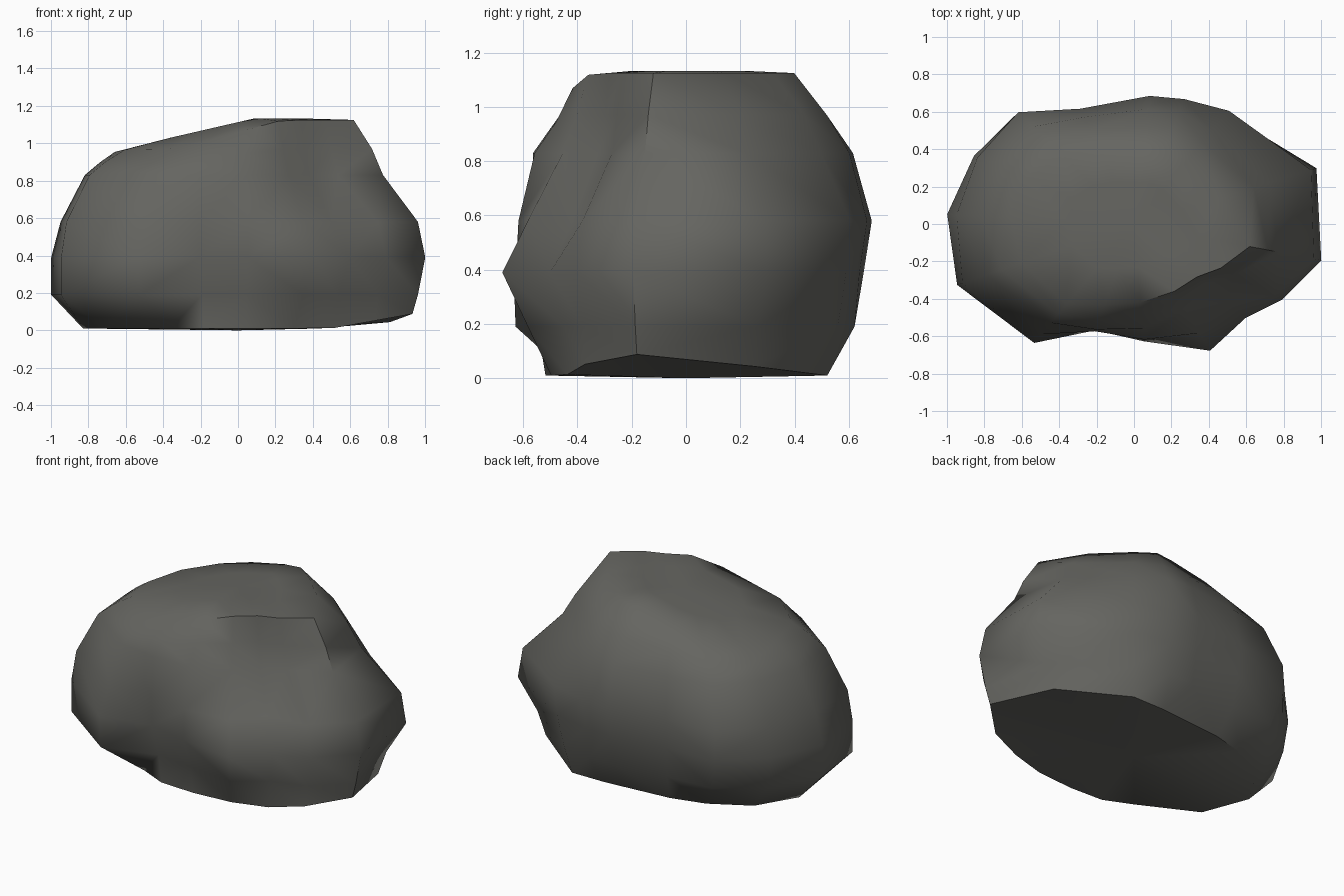
import bpy, bmesh, math

if "Cube" in bpy.data.objects:
    bpy.data.objects.remove(bpy.data.objects["Cube"])

# Headings of the rock's corners in degrees (0 = +x, anticlockwise)
HEADINGS = [-11, 17, 50, 68, 83, 115, 136, 157, 177, 199, 230, 250, 275, 301, 320, 333]
# Cross-section radii at those headings, from foot to shoulder
LEVELS = [
    (0.00, [.95, .85, .68, .56, .51, .53, .61, .74, .83, .76, .56, .54, .52, .58, .68, .82]),
    (0.19, [.98, .90, .73, .67, .62, .63, .79, .90, 1.0, 1.0, .82, .56, .55, .68, .70, .84]),
    (0.39, [1.02, 1.02, .77, .69, .66, .66, .86, .93, 1.0, 1.0, .83, .605, .63, .79, .78, .89]),
    (0.58, [.98, .99, .79, .72, .69, .68, .86, .91, .95, .97, .77, .61, .62, .68, .65, .84]),
    (0.83, [.79, .75, .65, .65, .62, .63, .75, .80, .82, .84, .69, .60, .56, .53, .50, .60]),
]
SHOULDER = [.73, .67, .57, .56, .52, .55, .65, .72, .74, .75, .63, .54, .48, .47, .46, .56]
RIM = [.63, .48, .42, .43, .40, .45, .53, .62, .66, .64, .56, .46, .42, .42, .44, .52]
N = len(HEADINGS)


def place(bm, heading, r, z):
    a = math.radians(heading)
    return bm.verts.new((r * math.cos(a), r * math.sin(a), z))


def foot_height(x, y):
    """The underside lifts a little towards the front right."""
    return 0.01 + max(0, x - 0.5 - 0.5 * max(0, y)) * 0.18


def top_height(x, y):
    """Sloping crown: rises from the left, drops at the front."""
    return min(1.125, 1.105 + 0.23 * x) - max(0, -0.35 - y) * 0.65


bm = bmesh.new()
rings = []
# Side wall sections
for k, (z, radii) in enumerate(LEVELS):
    ring = []
    for h, r in zip(HEADINGS, radii):
        v = place(bm, h, r, z)
        if k == 0:
            v.co.z = foot_height(v.co.x, v.co.y)
        ring.append(v)
    rings.append(ring)
# Shoulder, halfway up to the sloping crown
ring = []
for h, r in zip(HEADINGS, SHOULDER):
    v = place(bm, h, r, 0)
    v.co.z = min(0.97, (0.86 + top_height(v.co.x, v.co.y)) / 2)
    ring.append(v)
rings.append(ring)
# Crown: rim and inner ring
for s in (1.0, 0.55):
    ring = []
    for h, r in zip(HEADINGS, RIM):
        v = place(bm, h, s * r, 0)
        v.co.z = top_height(v.co.x, v.co.y) + (.008 if s < 1 else 0)
        ring.append(v)
    rings.append(ring)

for lo, hi in zip(rings, rings[1:]):
    for i in range(N):
        j = (i + 1) % N
        bm.faces.new((lo[i], lo[j], hi[j], hi[i]))
# Close the crown and the underside with fans
for ring, z in ((rings[-1], 1.11), (rings[0], 0.0)):
    centre = bm.verts.new((0, 0, z))
    for i in range(N):
        bm.faces.new((ring[i], ring[(i + 1) % N], centre))
bmesh.ops.triangulate(bm, faces=bm.faces[:])
bmesh.ops.recalc_face_normals(bm, faces=bm.faces[:])

mesh = bpy.data.meshes.new("boulder")
bm.to_mesh(mesh)
bm.free()
boulder = bpy.data.objects.new("boulder", mesh)
bpy.context.collection.objects.link(boulder)

# Single dark stone colour
stone = bpy.data.materials.new("dark grey stone")
stone.diffuse_color = (0.13, 0.13, 0.118, 1)
stone.use_nodes = True
stone.node_tree.nodes["Principled BSDF"].inputs["Base Color"].default_value = stone.diffuse_color
mesh.materials.append(stone)

bpy.context.view_layer.objects.active = boulder
boulder.select_set(True)
bpy.ops.object.shade_smooth_by_angle(angle=math.radians(55))
